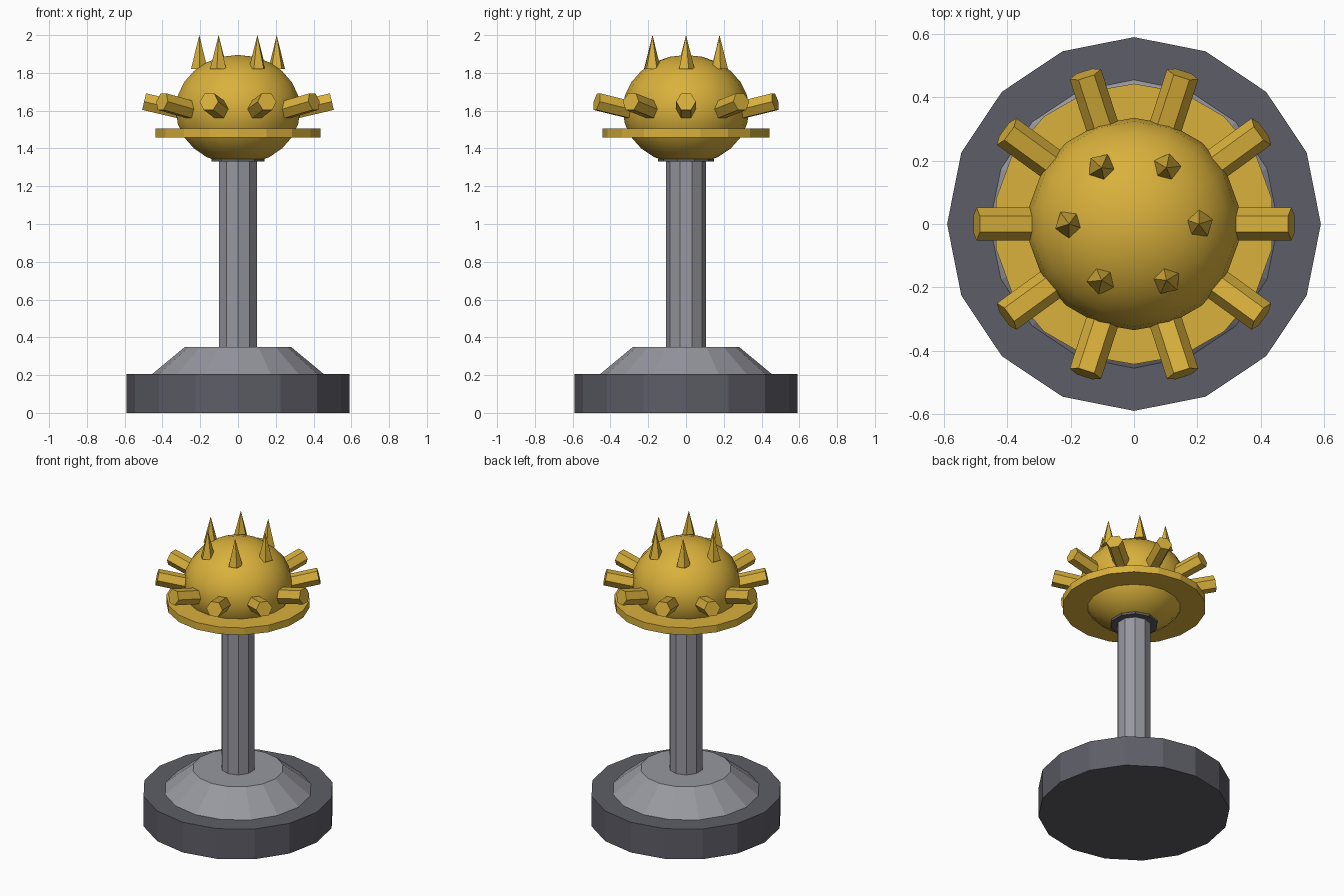
import bpy
from math import cos, sin, pi, tau, atan2, hypot
from mathutils import Matrix

cube = bpy.data.objects.get("Cube")
if cube:
    bpy.data.objects.remove(cube, do_unlink=True)


def make_material(name, rgb):
    mat = bpy.data.materials.new(name)
    mat.use_nodes = True
    colour = (*rgb, 1.0)
    mat.diffuse_color = colour
    mat.node_tree.nodes["Principled BSDF"].inputs["Base Color"].default_value = colour
    return mat


gold = make_material("gold", (0.70, 0.44, 0.045))
steel = make_material("steel grey", (0.31, 0.31, 0.35))
iron = make_material("dark iron", (0.11, 0.11, 0.135))


def finish(name, mat):
    obj = bpy.context.object
    obj.name = name
    obj.data.materials.append(mat)
    return obj


def frustum(name, mat, sides, r_low, r_high, z_low, z_high):
    """Upright cylinder or cone between two heights."""
    bpy.ops.mesh.primitive_cone_add(
        vertices=sides, radius1=r_low, radius2=r_high,
        depth=z_high - z_low, location=(0, 0, (z_low + z_high) / 2))
    return finish(name, mat)


# Stand: heavy base, sloped foot, post and collar
frustum("base", iron, 16, 0.59, 0.59, 0, 0.205)
frustum("foot", steel, 16, 0.455, 0.28, 0.205, 0.35)
frustum("post", steel, 10, 0.105, 0.105, 0.35, 1.34)
frustum("collar", iron, 10, 0.148, 0.148, 1.33, 1.345)

# Head: flattened smooth ball with a flat brim
bpy.ops.mesh.primitive_uv_sphere_add(
    segments=18, ring_count=12, radius=0.335, location=(0, 0, 1.605))
head = finish("head", gold)
head.scale.z = 0.866
bpy.ops.object.shade_smooth()
frustum("brim", gold, 18, 0.443, 0.443, 1.457, 1.505)

# Ring of hexagonal rods, tilted slightly upward
inner, outer, z_in, z_out = 0.27, 0.497, 1.595, 1.648
run, rise = outer - inner, z_out - z_in
tilt = pi / 2 - atan2(rise, run)
for i in range(10):
    turn = Matrix.Rotation(i * tau / 10, 4, "Z")
    bpy.ops.mesh.primitive_cylinder_add(
        vertices=6, radius=0.052, depth=hypot(run, rise))
    rod = finish(f"rod_{i + 1}", gold)
    rod.matrix_world = (
        turn
        @ Matrix.Translation(((inner + outer) / 2, 0, (z_in + z_out) / 2))
        @ Matrix.Rotation(tilt, 4, "Y"))

# Crown of upright five-sided spikes
for i in range(6):
    a = i * tau / 6
    bpy.ops.mesh.primitive_cone_add(
        vertices=5, radius1=0.046, radius2=0, depth=0.18,
        location=(0.205 * cos(a), 0.205 * sin(a), 1.91), rotation=(0, 0, a))
    finish(f"spike_{i + 1}", gold)
